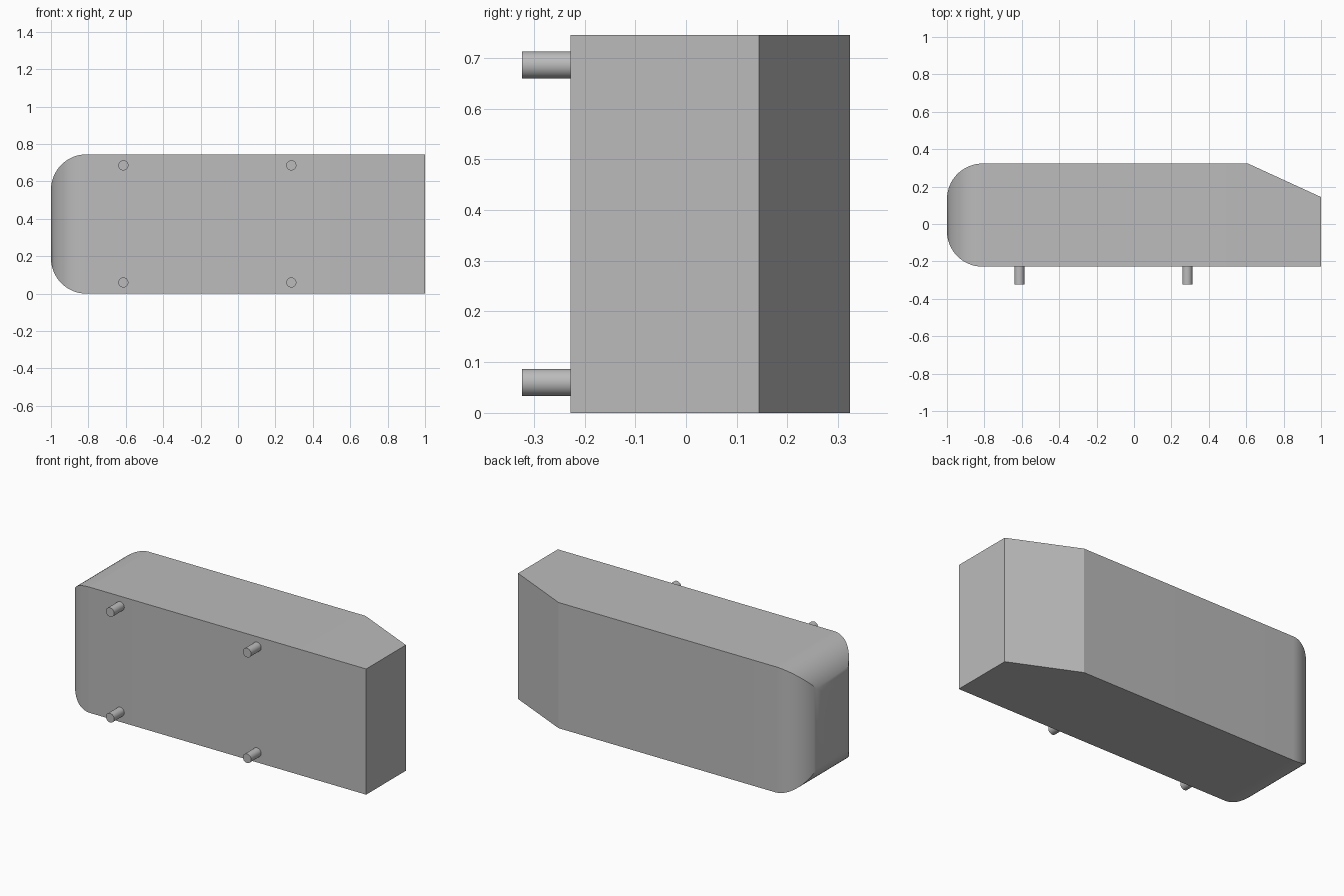
import bpy, bmesh, math

cube = bpy.data.objects.get("Cube")
if cube:
    bpy.data.objects.remove(cube, do_unlink=True)

HEIGHT, FRONT, BACK = 0.745, -0.228, 0.323
RADIUS, STEPS = 0.19, 16

grey = bpy.data.materials.new("plain grey")
grey.use_nodes = True
colour = (0.5, 0.5, 0.5, 1)
grey.diffuse_color = colour
grey.node_tree.nodes["Principled BSDF"].inputs["Base Color"].default_value = colour


def finish(obj):
    obj.data.materials.append(grey)
    bpy.ops.object.select_all(action='DESELECT')
    obj.select_set(True)
    bpy.context.view_layer.objects.active = obj
    bpy.ops.object.shade_smooth_by_angle(angle=math.radians(20))


# Body: rectangular sections (x, inset, back y) lofted along x,
# with a mitred rounding at one end and a slanted back corner at the other
sections = []
for i in range(STEPS + 1):
    a = math.pi / 2 * i / STEPS
    sections.append((-1 + RADIUS * (1 - math.sin(a)), RADIUS * (1 - math.cos(a)), BACK))
sections.reverse()
sections += [(0.61, 0, BACK), (1, 0, 0.144)]

bm = bmesh.new()
rings = []
for x, d, back in sections:
    corners = [(FRONT + d, d), (back - d, d), (back - d, HEIGHT - d), (FRONT + d, HEIGHT - d)]
    rings.append([bm.verts.new((x, y, z)) for y, z in corners])
# Reorder the rounded sections so they run from the tip inward
rings.sort(key=lambda ring: ring[0].co.x)
for a, b in zip(rings, rings[1:]):
    for i in range(4):
        j = (i + 1) % 4
        bm.faces.new((a[i], a[j], b[j], b[i]))
bm.faces.new(rings[0])
bm.faces.new(rings[-1])
bmesh.ops.recalc_face_normals(bm, faces=bm.faces)
mesh = bpy.data.meshes.new("body")
bm.to_mesh(mesh)
bm.free()
body = bpy.data.objects.new("body", mesh)
bpy.context.collection.objects.link(body)
finish(body)

# Four round pegs on the front face, sunk slightly into the body
TIP, SUNK = -0.323, FRONT + 0.01
for side, x in (("right", -0.613), ("left", 0.285)):
    for level, z in (("lower", 0.06), ("upper", 0.686)):
        bpy.ops.mesh.primitive_cylinder_add(
            vertices=32, radius=0.027, depth=SUNK - TIP,
            location=(x, (SUNK + TIP) / 2, z), rotation=(math.pi / 2, 0, 0))
        peg = bpy.context.object
        peg.name = f"{level}_{side}_peg"
        finish(peg)
